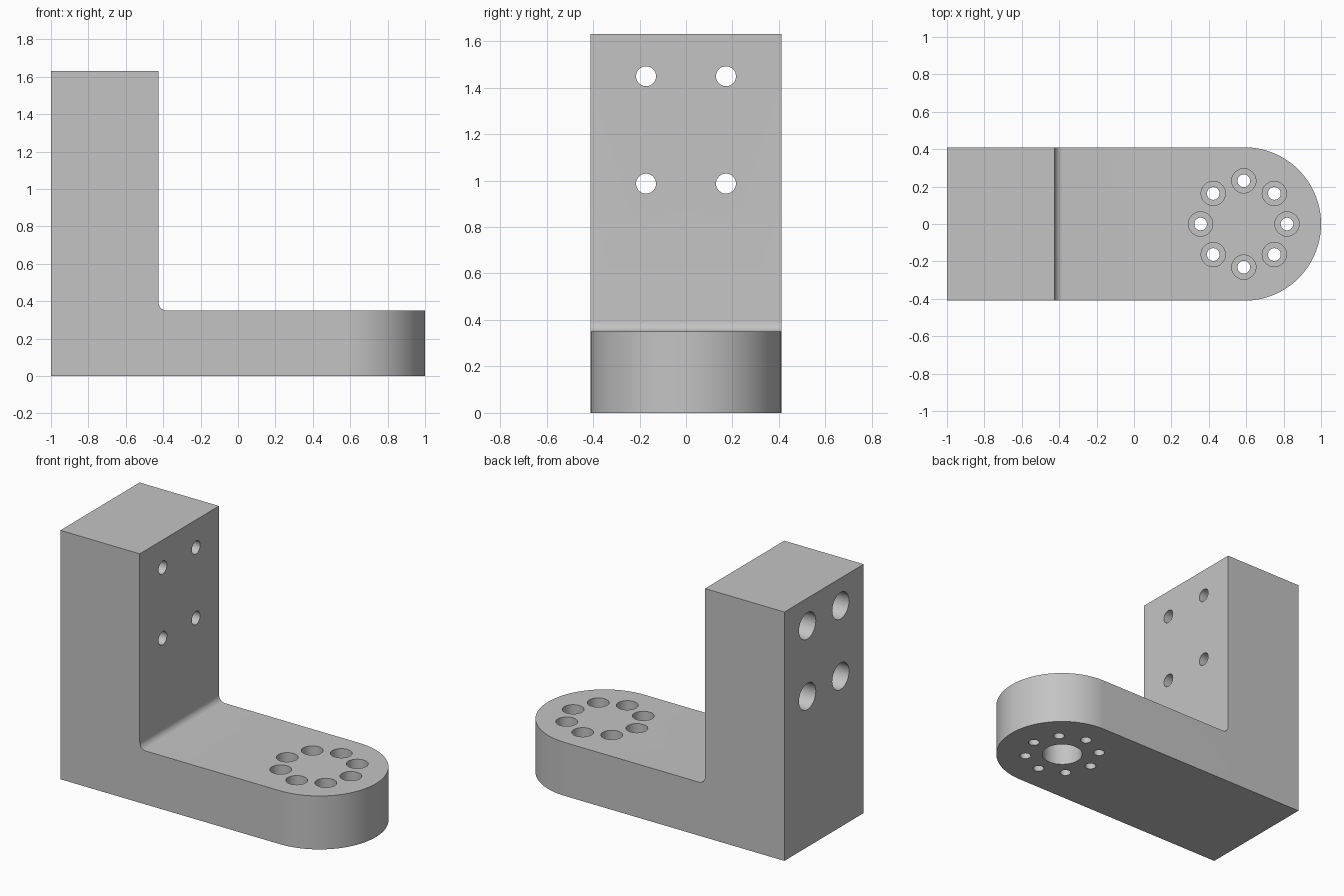
import bpy, bmesh
from math import sin, cos, pi, radians
from mathutils import Vector

if "Cube" in bpy.data.objects:
    bpy.data.objects.remove(bpy.data.objects["Cube"])

HALF_W, HEIGHT = 0.41, 1.63      # half width and column height
COL_X, BASE_Z = -0.425, 0.35     # column inner face and base thickness
FILLET = 0.045
END = 1 - HALF_W                 # centre of the rounded end

metal = bpy.data.materials.new("plain_grey")
metal.use_nodes = True
grey = (0.55, 0.55, 0.55, 1)
metal.diffuse_color = grey
metal.node_tree.nodes["Principled BSDF"].inputs["Base Color"].default_value = grey


def arc(cx, cy, r, start, stop, n):
    angles = [radians(start + (stop - start) * i / n) for i in range(n + 1)]
    return [(cx + r * cos(a), cy + r * sin(a)) for a in angles]


def prism(name, points, place, direction):
    """Extrude a flat outline along a direction."""
    bm = bmesh.new()
    face = bm.faces.new([bm.verts.new(place(*p)) for p in points])
    top = bmesh.ops.extrude_face_region(bm, geom=[face])["geom"]
    bmesh.ops.translate(bm, vec=Vector(direction),
                        verts=[v for v in top if isinstance(v, bmesh.types.BMVert)])
    bmesh.ops.recalc_face_normals(bm, faces=bm.faces)
    mesh = bpy.data.meshes.new(name)
    bm.to_mesh(mesh)
    bm.free()
    mesh.materials.append(metal)
    obj = bpy.data.objects.new(name, mesh)
    bpy.context.collection.objects.link(obj)
    return obj


def combine(body, cutter, operation):
    """Apply a boolean and remove its helper."""
    cutter.hide_render = True
    bpy.context.view_layer.objects.active = body
    mod = body.modifiers.new("cut", 'BOOLEAN')
    mod.operation, mod.solver, mod.object = operation, 'EXACT', cutter
    bpy.ops.object.modifier_apply(modifier=mod.name)
    bpy.data.objects.remove(cutter)


def drill_z(x, y, r, z0, z1, n=32):
    cutter = prism("drill", arc(x, y, r, 0, 360, n)[:-1],
                   lambda a, b: (a, b, z0), (0, 0, z1 - z0))
    combine(bracket, cutter, 'DIFFERENCE')


def drill_x(y, z, r, x0, x1, n=32):
    cutter = prism("drill", arc(y, z, r, 0, 360, n)[:-1],
                   lambda a, b: (x0, a, b), (x1 - x0, 0, 0))
    combine(bracket, cutter, 'DIFFERENCE')


# L-shaped body with a filleted inner corner
side = [(-1, 0), (1.2, 0), (1.2, BASE_Z)]
side += arc(COL_X + FILLET, BASE_Z + FILLET, FILLET, 270, 180, 10)
side += [(COL_X, HEIGHT), (-1, HEIGHT)]
bracket = prism("angle_bracket", side, lambda x, z: (x, -0.6, z), (0, 1.2, 0))

# Rounded end of the base
plan = [(-1.2, HALF_W), (-1.2, -HALF_W)] + arc(END, 0, HALF_W, -90, 90, 64)
outline = prism("outline", plan, lambda x, y: (x, y, -0.3), (0, 0, 2.4))
combine(bracket, outline, 'INTERSECT')

# Ring of counterbored holes in the base
for i in range(8):
    a = i * pi / 4
    x, y = END - 0.003 + 0.231 * cos(a), 0.231 * sin(a)
    drill_z(x, y, 0.034, -0.1, 0.5)
    drill_z(x, y, 0.065, 0.15, 0.5)

# Blind bore under the base
drill_z(END - 0.003, 0, 0.125, -0.1, 0.19, 48)

# Four holes through the column, counterbored from the outer face
for y in (-0.172, 0.172):
    for z in (0.987, 1.449):
        drill_x(y, z, 0.043, -1.2, -0.2)
        drill_x(y, z, 0.087, -1.2, -0.7)

bpy.ops.object.select_all(action='DESELECT')
bracket.select_set(True)
bpy.context.view_layer.objects.active = bracket
bpy.ops.object.shade_smooth_by_angle(angle=radians(30))
